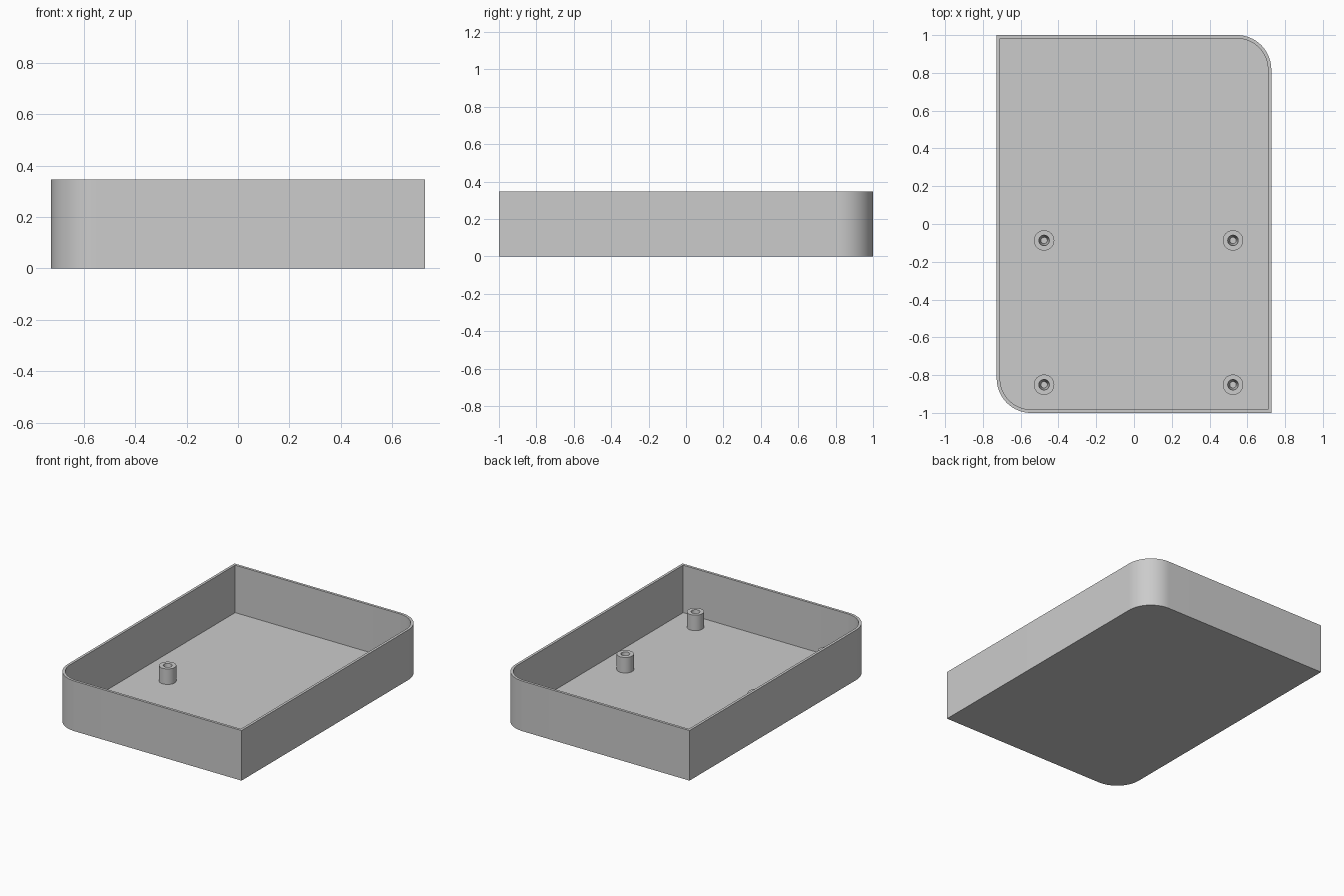
import bpy
import bmesh
import math

cube = bpy.data.objects.get("Cube")
if cube:
    bpy.data.objects.remove(cube, do_unlink=True)

HALF_X, HALF_Y, HEIGHT = 0.727, 1.0, 0.3455
WALL, FLOOR, RADIUS = 0.018, 0.018, 0.182

# Single plain grey plastic
grey = bpy.data.materials.new("grey plastic")
grey.use_nodes = True
grey.diffuse_color = (0.6, 0.6, 0.6, 1)
grey.node_tree.nodes["Principled BSDF"].inputs["Base Color"].default_value = (0.6, 0.6, 0.6, 1)


def outline(inset, steps=16):
    """Rectangle with two opposite rounded corners, anticlockwise."""
    x, y, r = HALF_X - inset, HALF_Y - inset, RADIUS - inset
    half = [(x, -y)]
    for i in range(steps + 1):
        a = math.pi / 2 * i / steps
        half.append((x - r + r * math.cos(a), y - r + r * math.sin(a)))
    return half + [(-px, -py) for px, py in half]


def circle(r, steps=32):
    return [(r * math.cos(2 * math.pi * i / steps), r * math.sin(2 * math.pi * i / steps))
            for i in range(steps)]


def skin(name, loops, location=(0, 0, 0)):
    """Join successive (outline, z) loops with quads and cap both ends."""
    bm = bmesh.new()
    rings = [[bm.verts.new((x, y, z)) for x, y in pts] for pts, z in loops]
    n = len(rings[0])
    for low, high in zip(rings, rings[1:]):
        for i in range(n):
            j = (i + 1) % n
            bm.faces.new((low[i], low[j], high[j], high[i]))
    bm.faces.new(rings[0][::-1])
    bm.faces.new(rings[-1])
    mesh = bpy.data.meshes.new(name)
    bm.to_mesh(mesh)
    bm.free()
    mesh.materials.append(grey)
    obj = bpy.data.objects.new(name, mesh)
    obj.location = location
    bpy.context.collection.objects.link(obj)
    bpy.ops.object.select_all(action='DESELECT')
    obj.select_set(True)
    bpy.context.view_layer.objects.active = obj
    bpy.ops.object.shade_smooth_by_angle(angle=math.radians(30))
    return obj


# Open tray: outer wall, rim, inner wall and floor
skin("tray", [(outline(0), 0), (outline(0), HEIGHT),
              (outline(WALL), HEIGHT), (outline(WALL), FLOOR)])

# Four screw posts with tapered blind holes
POST_R, POST_H = 0.054, 0.107
for side, x in (("right", -0.476), ("left", 0.524)):
    for end, y in (("front", -0.851), ("back", -0.087)):
        skin(f"{end}_{side}_post",
             [(circle(POST_R), -0.004), (circle(POST_R), POST_H),
              (circle(0.028), POST_H), (circle(0.017), 0.002)],
             (x, y, FLOOR))
